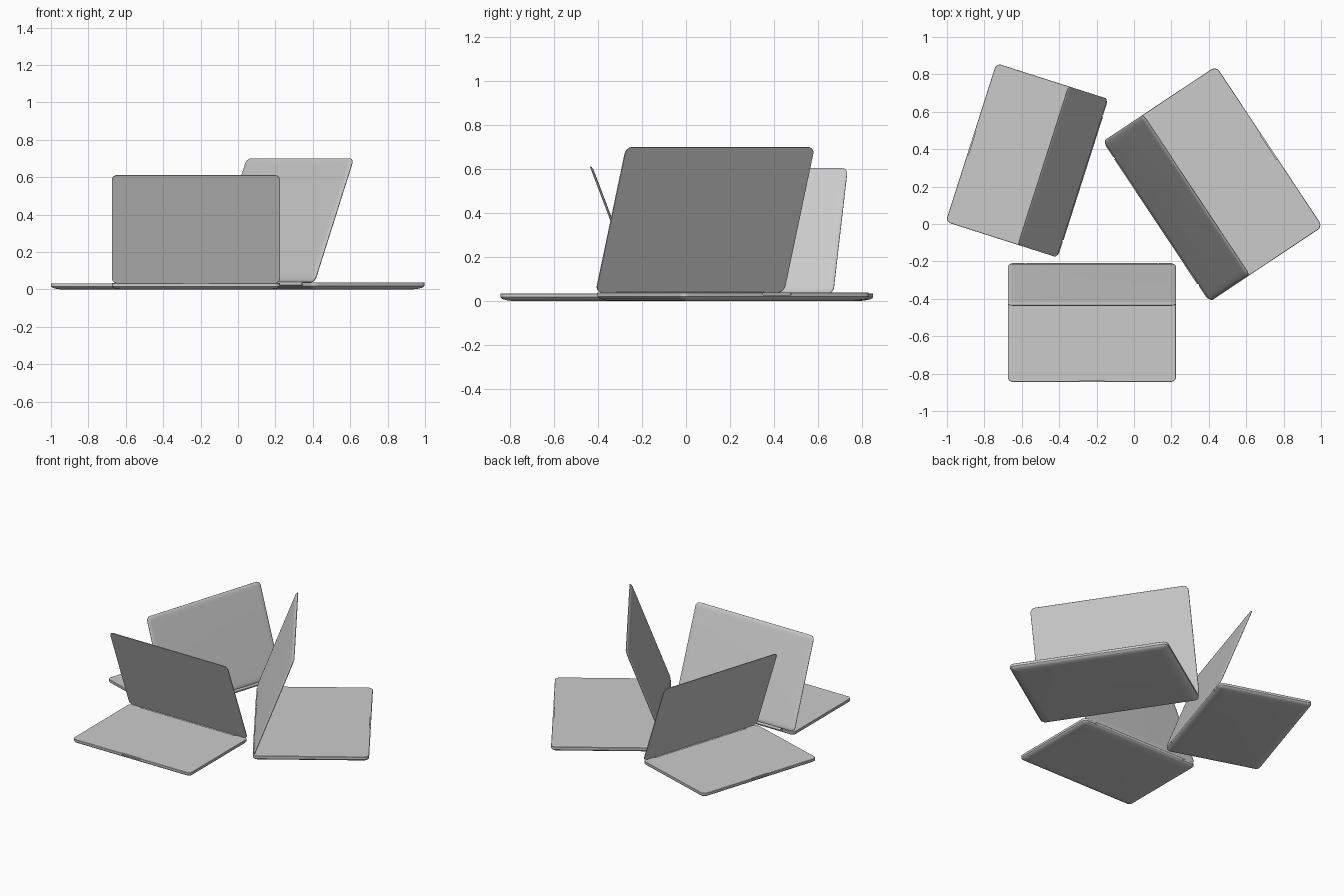
import bpy, bmesh, math
from mathutils import Matrix, Vector

if "Cube" in bpy.data.objects:
    bpy.data.objects.remove(bpy.data.objects["Cube"])

W, D, T = 1.0, 0.706, 0.037        # unit laptop: width, depth, base thickness
LID, LID_T = 0.686, 0.012          # lid length and thickness
OPEN = math.radians(69.2)
R = 0.032                          # plan corner radius


def rounded_loop(w, d, r, z, cy=0.0, n=8):
    """Rounded rectangle as a list of points."""
    pts = []
    for k, (sx, sy) in enumerate([(1, 1), (-1, 1), (-1, -1), (1, -1)]):
        for i in range(n + 1):
            a = math.pi / 2 * (k + i / n)
            pts.append(Vector((sx * (w / 2 - r) + r * math.cos(a),
                               cy + sy * (d / 2 - r) + r * math.sin(a), z)))
    return pts


def slab(name, w, d, layers, cy=0.0):
    """Loft rounded rectangles; layers = (inset, z) from bottom to top."""
    bm = bmesh.new()
    rings = []
    for inset, z in layers:
        r = max(R - inset, 0.012)
        loop = rounded_loop(w - 2 * inset, d - 2 * inset, r, z, cy)
        rings.append([bm.verts.new(p) for p in loop])
    for a, b in zip(rings, rings[1:]):
        for i in range(len(a)):
            j = (i + 1) % len(a)
            bm.faces.new((a[i], a[j], b[j], b[i]))
    bm.faces.new(rings[0][::-1])
    bm.faces.new(rings[-1])
    return finish(name, bm)


def finish(name, bm):
    bmesh.ops.recalc_face_normals(bm, faces=bm.faces)
    me = bpy.data.meshes.new(name)
    bm.to_mesh(me)
    bm.free()
    return me


def rod(name, radius, length, loc, segs=24):
    bm = bmesh.new()
    m = Matrix.Translation(loc) @ Matrix.Rotation(math.pi / 2, 4, 'Y')
    bmesh.ops.create_cone(bm, cap_ends=True, segments=segs, radius1=radius,
                          radius2=radius, depth=length, matrix=m)
    return finish(name, bm)


def box(name, size, loc):
    bm = bmesh.new()
    m = Matrix.Translation(loc) @ Matrix.Diagonal((*size, 1))
    bmesh.ops.create_cube(bm, size=1, matrix=m)
    return finish(name, bm)


def add(name, me, matrix=Matrix()):
    ob = bpy.data.objects.new(name, me)
    bpy.context.collection.objects.link(ob)
    ob.matrix_world = matrix
    return ob


def carve(me, cutters):
    """Return the mesh with the cutter meshes subtracted."""
    ob = add("blank", me)
    cuts = [add("cutter", c) for c in cutters]
    for c in cuts:
        c.hide_render = True
        mod = ob.modifiers.new("cut", 'BOOLEAN')
        mod.operation, mod.object, mod.solver = 'DIFFERENCE', c, 'EXACT'
    dg = bpy.context.evaluated_depsgraph_get()
    out = bpy.data.meshes.new_from_object(ob.evaluated_get(dg))
    for o in [ob] + cuts:
        bpy.data.objects.remove(o)
    return out


# base: flat deck, thin side, underside curving inwards
base = slab("base", W, D, [(0.060, 0.0), (0.045, 0.001), (0.028, 0.004),
                           (0.014, 0.008), (0.005, 0.013), (0.0, 0.019),
                           (0.0, T - 0.002), (0.002, T)])
# rear hinge recess and front finger notch
recess = box("recess", (0.80, 0.06, 0.05), (0, D / 2 + 0.010, T + 0.003))
notch = box("notch", (0.15, 0.02, 0.02), (0, -D / 2 - 0.003, T))
base = carve(base, [recess, notch])

# hinge barrel
hinge = rod("hinge", 0.0105, 0.78, (0, D / 2 - 0.009, T - 0.009))

# lid: flat inner face, softened outer rim, origin on the hinge line
lid = slab("lid", W, LID, [(0.001, 0.0), (0.0, 0.001), (0.0, 0.004),
                           (0.004, 0.0075), (0.012, 0.010), (0.024, 0.0115),
                           (0.040, LID_T)], cy=-LID / 2)
lid_pose = Matrix.Translation((0, D / 2 - 0.010, T)) @ Matrix.Rotation(-OPEN, 4, 'X')

# three laptops arranged back to back: label, centre, turn, scale
for label, x, y, turn, s in [("front", -0.225, -0.527, 0.0, 0.900),
                             ("right", 0.421, 0.214, 123.6, 1.030),
                             ("left", -0.572, 0.340, 252.3, 0.890)]:
    place = (Matrix.Translation((x, y, 0)) @
             Matrix.Rotation(math.radians(turn), 4, 'Z') @ Matrix.Scale(s, 4))
    parts = [add(label + "_laptop_base", base, place),
             add(label + "_laptop_hinge", hinge, place),
             add(label + "_laptop_lid", lid, place @ lid_pose)]

# smooth the shared meshes
bpy.ops.object.select_all(action='DESELECT')
for ob in parts:
    ob.data.polygons.foreach_set("use_smooth", [True] * len(ob.data.polygons))
    ob.data.set_sharp_from_angle(angle=math.radians(35))
